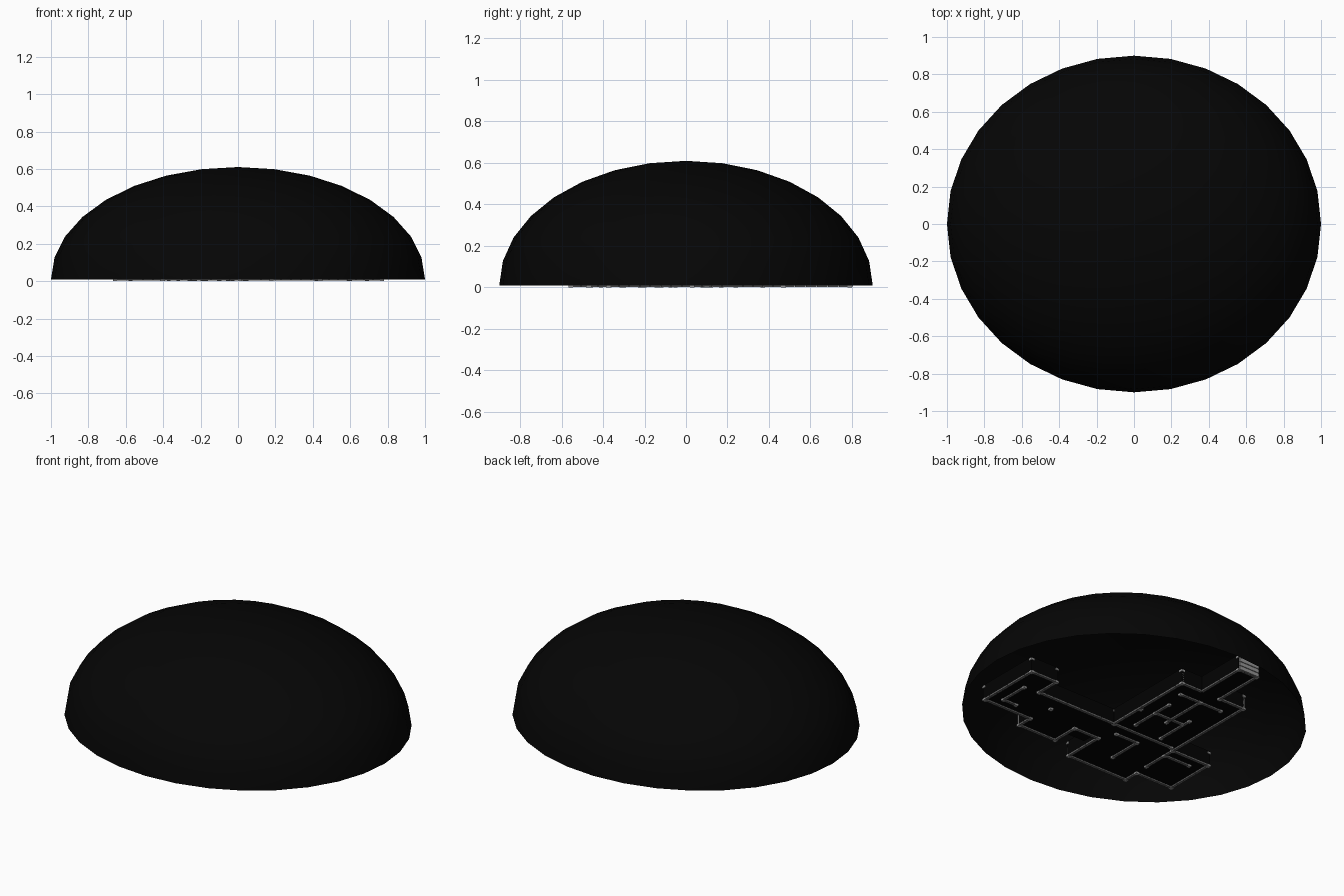
import bpy, bmesh, math

if "Cube" in bpy.data.objects:
    bpy.data.objects.remove(bpy.data.objects["Cube"])

def material(name, v):
    m = bpy.data.materials.new(name)
    m.diffuse_color = (v, v, v, 1)
    m.use_nodes = True
    m.node_tree.nodes["Principled BSDF"].inputs["Base Color"].default_value = m.diffuse_color
    return m

BLACK = material("near black", 0.0016)
DARK = material("dark wall", 0.0009)
GREY = material("stone grey", 0.13)
LIGHT = material("light stone", 0.3)

def finish(bm, name, mat):
    me = bpy.data.meshes.new(name)
    bm.to_mesh(me)
    bm.free()
    me.materials.append(mat)
    ob = bpy.data.objects.new(name, me)
    bpy.context.collection.objects.link(ob)
    return ob

def add_box(bm, x0, x1, y0, y1, z0, z1):
    r = bmesh.ops.create_cube(bm, size=1)
    for v in r["verts"]:
        v.co.x = (x0 + x1) / 2 + v.co.x * (x1 - x0)
        v.co.y = (y0 + y1) / 2 + v.co.y * (y1 - y0)
        v.co.z = (z0 + z1) / 2 + v.co.z * (z1 - z0)

def boxes(name, items, mat):
    bm = bmesh.new()
    for b in items:
        add_box(bm, *b)
    return finish(bm, name, mat)

# Sky dome: open lower side, half an ellipsoid
bm = bmesh.new()
bmesh.ops.create_uvsphere(bm, u_segments=32, v_segments=16, radius=1)
bmesh.ops.delete(bm, geom=[v for v in bm.verts if v.co.z < -0.01], context="VERTS")
for v in bm.verts:
    v.co = (v.co.x, v.co.y * 0.9, 0.01 + v.co.z * 0.6)
for f in bm.faces:
    f.smooth = True
finish(bm, "sky_dome", BLACK)

# Floor plates of the rooms: x0, x1, y0, y1
rooms = [(.59, .77, -.38, .03), (.045, .59, -.38, -.12), (.18, .44, -.47, -.38),
         (-.4, .01, -.555, -.12), (.01, .045, -.3, -.12), (-.655, -.4, -.46, -.14),
         (-.4, .045, -.12, .47), (-.23, -.1, .47, .8)]
boxes("room_floors", [r + (.012, .018) for r in rooms], DARK)

# Outer walls follow one closed outline
outline = [(.77, .03), (.77, -.375), (.44, -.375), (.44, -.47), (.18, -.47), (.18, -.3),
           (.01, -.3), (.01, -.555), (-.405, -.555), (-.405, -.46), (-.657, -.46),
           (-.657, -.14), (-.4, -.14), (-.4, .47), (-.23, .47), (-.23, .79), (-.1, .79),
           (-.1, .47), (.045, .47), (.045, -.12), (.59, -.12), (.59, .03)]
outer = list(zip(outline, outline[1:] + outline[:1]))
inner = [((.69, -.31), (.69, -.13)), ((.69, -.31), (.6, -.31)),
         ((-.19, -.41), (-.19, -.2)), ((-.19, -.2), (-.04, -.2)),
         ((-.4, -.37), (-.4, -.14)), ((-.575, -.21), (-.4, -.21)),
         ((-.32, .37), (-.03, .37)), ((-.17, .08), (-.17, .37)),
         ((-.055, -.05), (-.055, .24)), ((-.26, -.075), (-.26, .17)),
         ((-.25, .12), (-.055, .12)), ((-.37, -.12), (.045, -.12))]

def strip(seg, w, z0, z1):
    (ax, ay), (bx, by) = seg
    return (min(ax, bx) - w, max(ax, bx) + w, min(ay, by) - w, max(ay, by) + w, z0, z1)

def stones(seg, step=.05, gap=.018):
    """Cut a wall line into separate footing stones."""
    (ax, ay), (bx, by) = seg
    length = math.hypot(bx - ax, by - ay)
    n = max(1, round(length / step))
    g = gap / length
    at = lambda t: (ax + (bx - ax) * t, ay + (by - ay) * t)
    return [strip((at(i / n + g / 2), at((i + 1) / n - g / 2)), .008, .003, .012)
            for i in range(n)]

boxes("walls", [strip(s, .007, .011, .1) for s in outer + inner], DARK)
boxes("wall_footings", [b for s in outer + inner for b in stones(s)], GREY)

# Corner posts with a wider foot and cap; they show on the open corners
columns = [(.42, -.22), (.035, .1)]
posts, feet = [], []
for x, y in outline + columns:
    if (x, y) == (-.1, .47):
        continue
    posts.append((x - .007, x + .007, y - .007, y + .007, .01, .1))
    for z in (0, .08):
        feet.append((x - .011, x + .011, y - .011, y + .011, z, z + .012))
for s in inner:
    for x, y in s:
        feet.append((x - .01, x + .01, y - .01, y + .01, 0, .012))
boxes("corner_posts", posts, GREY)
boxes("post_feet_and_caps", feet, LIGHT)

# Entrance at the end of the corridor: stone courses
courses = [(-.235, -.095, .785, .805, .004 + i * .026, .026 + i * .026) for i in range(4)]
boxes("entrance_stones", courses, LIGHT)
